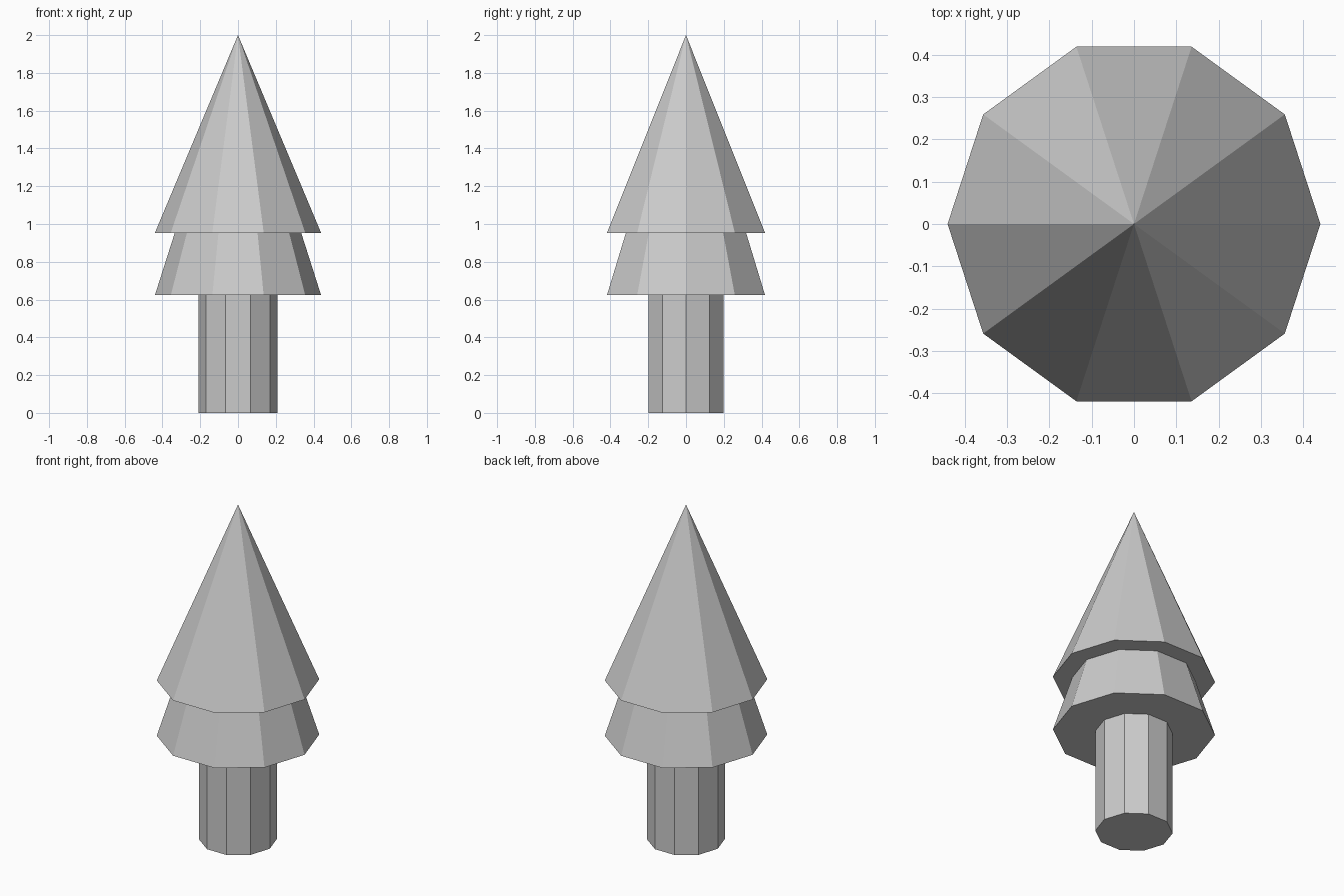
import bpy, bmesh, math
from mathutils import Matrix

if "Cube" in bpy.data.objects:
    bpy.data.objects.remove(bpy.data.objects["Cube"])

SIDES = 10


def frustum(name, z0, z1, r0, r1):
    """Flat-shaded ten-sided solid with corners on the x axis."""
    bm = bmesh.new()
    bmesh.ops.create_cone(
        bm, cap_ends=True, cap_tris=False, segments=SIDES,
        radius1=r0, radius2=r1, depth=z1 - z0,
        matrix=Matrix.Translation((0, 0, (z0 + z1) / 2))
        @ Matrix.Rotation(math.pi / 2, 4, 'Z'))
    bmesh.ops.remove_doubles(bm, verts=bm.verts, dist=1e-5)
    bmesh.ops.recalc_face_normals(bm, faces=bm.faces)
    mesh = bpy.data.meshes.new(name)
    bm.to_mesh(mesh)
    bm.free()
    obj = bpy.data.objects.new(name, mesh)
    bpy.context.collection.objects.link(obj)
    return obj


# Trunk, tucked slightly into the foliage
frustum("trunk", 0.0, 0.64, 0.21, 0.21)

# Lower foliage skirt, its top hidden inside the upper cone
frustum("lower_foliage", 0.623, 0.98, 0.44, 0.326)

# Upper foliage cone
frustum("upper_foliage", 0.953, 2.0, 0.44, 0.0)
